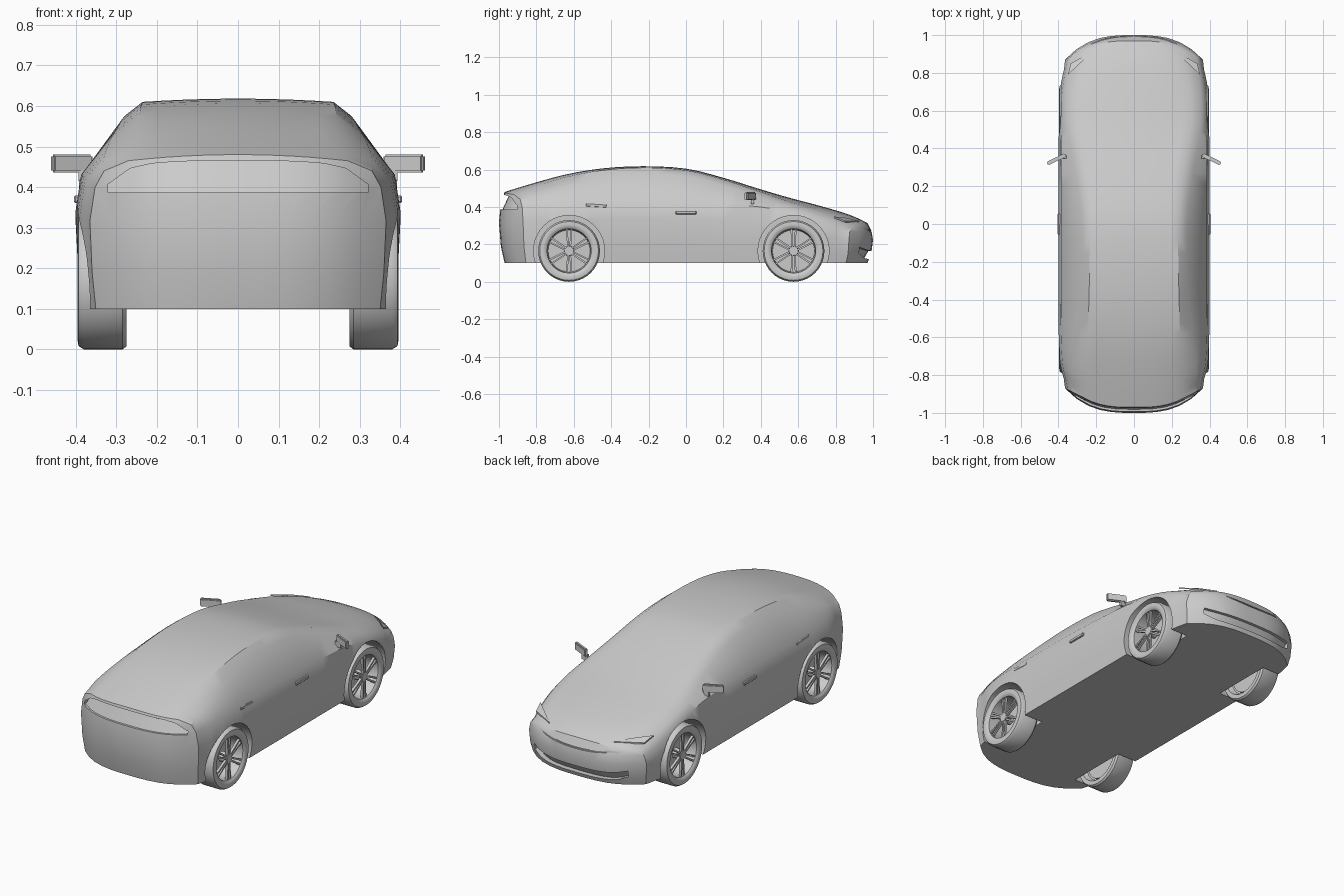
import bpy, bmesh, math
from mathutils import Vector, Matrix

if "Cube" in bpy.data.objects:
    bpy.data.objects.remove(bpy.data.objects["Cube"])

grey = bpy.data.materials.new("plain grey")
grey.use_nodes = True
COLOUR = (0.6, 0.6, 0.6, 1)
grey.diffuse_color = COLOUR
grey.node_tree.nodes["Principled BSDF"].inputs["Base Color"].default_value = COLOUR


def finish(bm, name, angle=32):
    """Turn a bmesh into a shaded object."""
    bmesh.ops.remove_doubles(bm, verts=bm.verts, dist=0.0002)
    bmesh.ops.recalc_face_normals(bm, faces=bm.faces)
    mesh = bpy.data.meshes.new(name)
    bm.to_mesh(mesh)
    bm.free()
    obj = bpy.data.objects.new(name, mesh)
    bpy.context.collection.objects.link(obj)
    mesh.materials.append(grey)
    shade(obj, angle)
    return obj


def shade(obj, angle=32):
    bpy.ops.object.select_all(action='DESELECT')
    obj.select_set(True)
    bpy.context.view_layer.objects.active = obj
    bpy.ops.object.shade_smooth_by_angle(angle=math.radians(angle))


def patch(bm, point, us, vs):
    """Add a grid of quads through point(u, v)."""
    grid = [[bm.verts.new(point(u, v)) for v in vs] for u in us]
    for a, b in zip(grid, grid[1:]):
        for i in range(len(vs) - 1):
            bm.faces.new((a[i], a[i + 1], b[i + 1], b[i]))


def loft(bm, rings):
    """Skin closed rings and cap both ends."""
    loops = [[bm.verts.new(p) for p in ring] for ring in rings]
    n = len(loops[0])
    for a, b in zip(loops, loops[1:]):
        for i in range(n):
            bm.faces.new((a[i], a[(i + 1) % n], b[(i + 1) % n], b[i]))
    bm.faces.new(loops[0])
    bm.faces.new(loops[-1])


def smooth(keys, steps):
    """Catmull-Rom curve through rows of numbers."""
    out = []
    for i in range(len(keys) - 1):
        p0, p1 = keys[max(i - 1, 0)], keys[i]
        p2, p3 = keys[i + 1], keys[min(i + 2, len(keys) - 1)]
        for k in range(steps):
            t = k / steps
            out.append([b + t * (c - a) / 2 + t * t * (2 * a - 5 * b + 4 * c - d) / 2
                        + t ** 3 * (3 * b - a - 3 * c + d) / 2
                        for a, b, c, d in zip(p0, p1, p2, p3)])
    return out + [list(keys[-1])]


# Body stations: y, bow, roof z, half width, belt z, window top x z, roof edge x z
STATIONS = smooth([
    (-.97, .17, .48, .365, .40, .33, .44, .27, .465),
    (-.85, .11, .517, .39, .42, .33, .475, .25, .503),
    (-.65, .04, .572, .40, .43, .315, .515, .245, .56),
    (-.45, 0, .606, .40, .43, .295, .55, .24, .596),
    (-.23, 0, .618, .40, .43, .28, .575, .235, .61),
    (0, 0, .605, .40, .425, .28, .565, .235, .596),
    (.2, 0, .556, .40, .415, .30, .515, .25, .546),
    (.4, 0, .494, .40, .40, .335, .45, .285, .48),
    (.55, -.03, .45, .40, .375, .355, .412, .30, .433),
    (.72, -.08, .405, .398, .345, .355, .375, .295, .39),
    (.87, -.13, .36, .385, .305, .345, .33, .28, .347),
    (.97, -.17, .315, .365, .27, .33, .29, .27, .303)], 3)
LAST = len(STATIONS) - 1
END_BULGE = (0, .02, .03, .022, .012, 0)
COLUMNS = [i / 6 for i in range(-6, 7)]
ROWS = range(6)


def body_point(s, u, row):
    y, bow, top, wide, belt, xc, zc, xe, ze = STATIONS[s]
    x, z = ((wide * .96, .10), (wide * .985, .1 + .3 * (belt - .1)),
            (wide, .1 + .72 * (belt - .1)), (wide * .965, belt), (xc, zc), (xe, ze))[row]
    x *= u
    if row == 5:
        z += (top - ze) * (1 - u * u)
    y += bow * abs(x / .4) ** 3
    y += END_BULGE[row] * ((s == LAST) - (s == 0))
    return Vector((x, y, z))


bm = bmesh.new()
for row in (0, 5):
    patch(bm, lambda s, u: body_point(s, u, row), range(LAST + 1), COLUMNS)
for side in (-1, 1):
    patch(bm, lambda s, r: body_point(s, side, r), range(LAST + 1), ROWS)
for end in (0, LAST):
    patch(bm, lambda u, r: body_point(end, u, r), COLUMNS, ROWS)
body = finish(bm, "body")


def cut(bm):
    """Subtract a closed shape from the body."""
    cutter = finish(bm, "cutter")
    cutter.hide_render = True
    bpy.context.view_layer.objects.active = body
    mod = body.modifiers.new("cut", 'BOOLEAN')
    mod.object, mod.solver = cutter, 'EXACT'
    bpy.ops.object.modifier_apply(modifier="cut")
    bpy.data.objects.remove(cutter)


def slot(half, low, high, face, deep_low, deep_high, end):
    """Cut a bowed slot into the front (end 1) or rear (end -1)."""
    rings = []
    for u in COLUMNS:
        x = u * half
        y = end * (face - .17 * abs(x / .4) ** 3)
        out = y + end * .1
        rings.append([(x, out, low(u)), (x, y - end * deep_low, low(u)),
                      (x, y - end * deep_high, high(u)), (x, out, high(u))])
    bm = bmesh.new()
    loft(bm, rings)
    cut(bm)


# Rear light recess, front intake and bonnet seam
slot(.32, lambda u: .387, lambda u: .466 - .014 * u ** 2 - .045 * u ** 8, .985, .004, .04, -1)
slot(.29, lambda u: .122 + .03 * u ** 6, lambda u: .165 + .02 * u ** 4, .985, .035, .01, 1)
slot(.27, lambda u: .262 + .03 * u ** 2, lambda u: .27 + .03 * u ** 2, .99, .006, .006, 1)

# Wheel arches
WHEELS = [(side, y) for side in (-1, 1) for y in (-.625, .575)]
R = .165
TURN = Matrix.Rotation(math.pi / 2, 4, 'Y')
for side, y in WHEELS:
    bm = bmesh.new()
    bmesh.ops.create_cone(bm, cap_ends=True, segments=40, radius1=.19, radius2=.19, depth=.24,
                          matrix=Matrix.Translation((side * .385, y, R)) @ TURN)
    cut(bm)
shade(body)

# Wheels: lathed tyre and rim, six paired spokes and a hub
ANGLES = [math.tau * i / 40 for i in range(41)]
TYRE = [(.30, .12), (.275, .135), (.275, .158), (.285, R), (.38, R), (.393, .157),
        (.396, .14), (.392, .126), (.385, .118), (.30, .112), (.30, .001)]


def add_box(bm, size, matrix):
    bmesh.ops.create_cube(bm, size=1, matrix=matrix @ Matrix.Diagonal((*size, 1)))


def place(obj, side, y=0, z=0):
    """Mirror the part to its side and move it into position."""
    if side < 0:
        obj.data.transform(Matrix.Scale(-1, 4, (1, 0, 0)))
        obj.data.flip_normals()
    obj.location = (0, y, z)


for side, y in WHEELS:
    name = ("front" if y > 0 else "rear") + ("_left" if side > 0 else "_right")
    bm = bmesh.new()
    patch(bm, lambda p, a: (p[0], p[1] * math.cos(a), p[1] * math.sin(a)), TYRE, ANGLES)
    place(finish(bm, name + "_wheel"), side, y, R)
    bm = bmesh.new()
    for k in range(6):
        spin = Matrix.Rotation(k * math.pi / 3, 4, 'X')
        for lean in (-1, 1):
            add_box(bm, (.014, .009, .10), spin @ Matrix.Translation((.376, lean * .009, .07))
                    @ Matrix.Rotation(lean * -.06, 4, 'X'))
    bmesh.ops.create_cone(bm, cap_ends=True, segments=20, radius1=.028, radius2=.024, depth=.05,
                          matrix=Matrix.Translation((.36, 0, 0)) @ TURN)
    place(finish(bm, name + "_spokes"), side, y, R)

for side, word in ((1, "left"), (-1, "right")):
    # Door mirror with its stalk
    bm = bmesh.new()
    add_box(bm, (.108, .02, .044), Matrix.Translation((.41, .343, .458))
            @ Matrix.Rotation(-.45, 4, 'Z'))
    bmesh.ops.bevel(bm, geom=bm.edges[:], offset=.005, segments=2, affect='EDGES')
    add_box(bm, (.035, .016, .03), Matrix.Translation((.376, .355, .43)))
    place(finish(bm, word + "_mirror"), side)

    # Door handles
    for part, x, y, z, tilt in (("front", .395, 0, .37, 0), ("rear", .383, -.48, .408, -.06)):
        bm = bmesh.new()
        add_box(bm, (.018, .11, .018), Matrix.Translation((x, y, z))
                @ Matrix.Rotation(tilt, 4, 'X'))
        bmesh.ops.bevel(bm, geom=bm.edges[:], offset=.003, segments=1, affect='EDGES')
        place(finish(bm, word + "_" + part + "_handle"), side)

    # Slim headlamp plate lying on the wing
    bm = bmesh.new()
    lamp = [(.20, .925, .322), (.27, .865, .337), (.35, .79, .345), (.335, .85, .322)]
    loft(bm, [[(x, y, z + lift) for x, y, z in lamp] for lift in (-.004, .004)])
    place(finish(bm, word + "_headlamp"), side)
